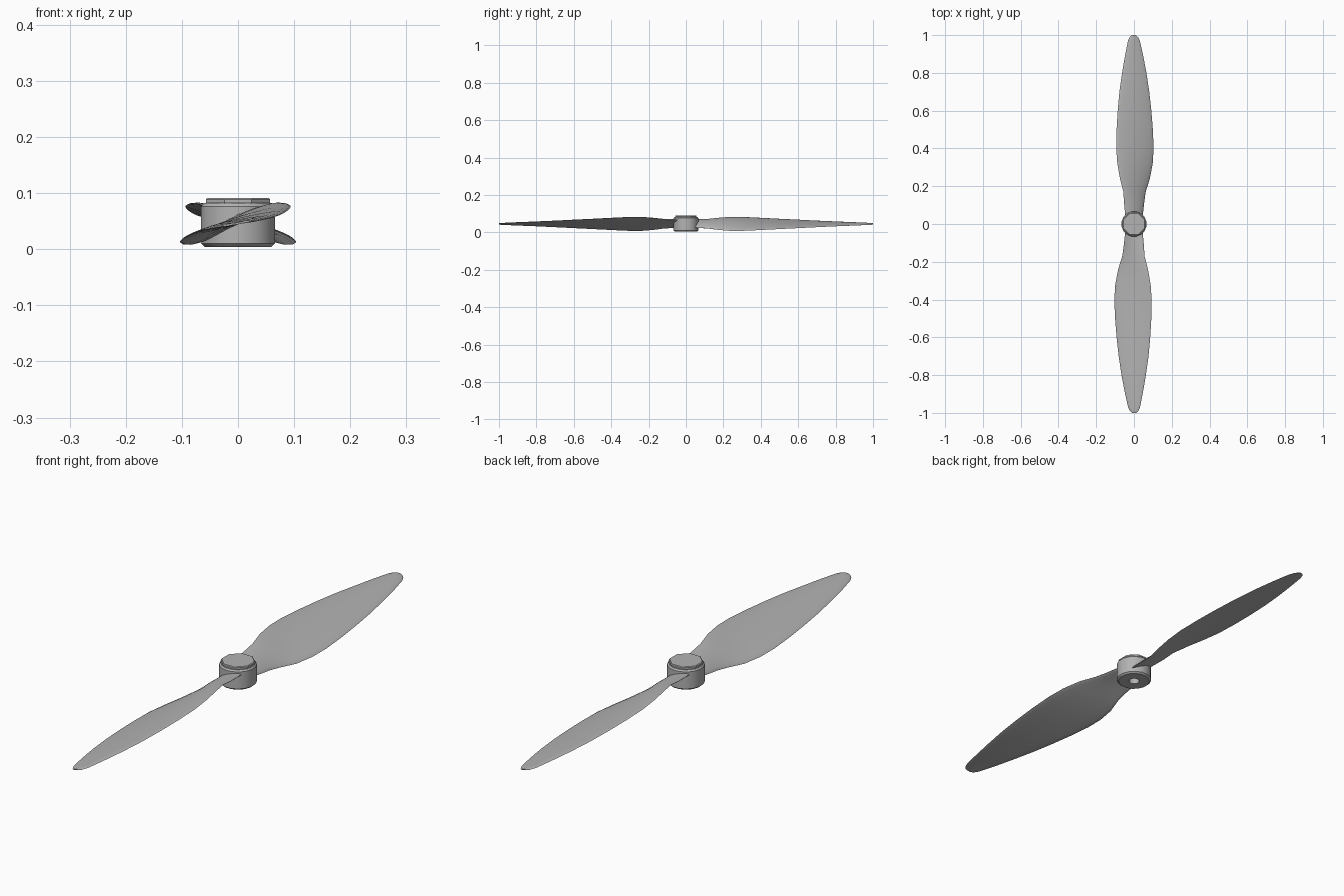
import bpy, bmesh, math
from mathutils import Matrix, Vector

cube = bpy.data.objects.get("Cube")
if cube:
    bpy.data.objects.remove(cube, do_unlink=True)

grey = bpy.data.materials.new("light grey plastic")
grey.use_nodes = True
grey.diffuse_color = (0.45, 0.45, 0.45, 1)
grey.node_tree.nodes["Principled BSDF"].inputs["Base Color"].default_value = grey.diffuse_color


def finish(bm, name, angle):
    bmesh.ops.recalc_face_normals(bm, faces=bm.faces)
    mesh = bpy.data.meshes.new(name)
    bm.to_mesh(mesh)
    bm.free()
    mesh.materials.append(grey)
    obj = bpy.data.objects.new(name, mesh)
    bpy.context.collection.objects.link(obj)
    bpy.ops.object.select_all(action='DESELECT')
    obj.select_set(True)
    bpy.context.view_layer.objects.active = obj
    bpy.ops.object.shade_smooth_by_angle(angle=math.radians(angle))
    return obj


def bridge(bm, rings):
    """Join successive rings of vertices with quads."""
    for a, b in zip(rings, rings[1:]):
        n = len(a)
        for i in range(n):
            j = (i + 1) % n
            bm.faces.new((a[i], a[j], b[j], b[i]))


def turned(name, profile, sides, angle):
    """Turn a (radius, height) profile around z and close both ends."""
    bm = bmesh.new()
    rings = []
    for r, z in profile:
        rings.append([bm.verts.new((r * math.cos(a), r * math.sin(a), z))
                      for a in (math.tau * (i + 0.5) / sides for i in range(sides))])
    bridge(bm, rings)
    bm.faces.new(rings[0])
    bm.faces.new(rings[-1])
    return finish(bm, name, angle)


# Blade stations: distance, trailing x, leading x, half rise, half thickness
STATIONS = [
    (0.03, -0.045, 0.045, 0.018, 0.011),
    (0.12, -0.053, 0.055, 0.024, 0.010),
    (0.17, -0.056, 0.062, 0.031, 0.009),
    (0.24, -0.074, 0.084, 0.037, 0.008),
    (0.32, -0.088, 0.099, 0.036, 0.007),
    (0.40, -0.094, 0.104, 0.032, 0.007),
    (0.50, -0.092, 0.100, 0.027, 0.006),
    (0.60, -0.086, 0.092, 0.022, 0.006),
    (0.70, -0.077, 0.081, 0.017, 0.005),
    (0.80, -0.063, 0.066, 0.012, 0.005),
    (0.90, -0.046, 0.047, 0.008, 0.004),
    (0.97, -0.032, 0.031, 0.005, 0.003),
    (0.99, -0.023, 0.021, 0.004, 0.003),
    (1.00, -0.012, 0.010, 0.002, 0.002),
]
MID_Z = 0.045
STEPS = 12


def blade(name, turn):
    bm = bmesh.new()
    rings = []
    for y, left, right, rise, thick in STATIONS:
        ring = []
        for i in range(2 * STEPS):
            a = math.tau * i / (2 * STEPS)
            t, s = math.cos(a), math.sin(a)
            # cambered section: full upper side, flatter underside
            z = MID_Z - rise * t + thick * s * (1.1 if s > 0 else 0.6)
            z += 0.5 * thick * (1 - t * t)
            ring.append(bm.verts.new(((left + right) / 2 + t * (right - left) / 2, y, z)))
        rings.append(ring)
    bridge(bm, rings)
    bm.faces.new(rings[0])
    bm.faces.new(rings[-1])
    bmesh.ops.transform(bm, matrix=Matrix.Rotation(turn, 4, 'Z'), verts=bm.verts)
    return finish(bm, name, 50)


blade("back_blade", 0)
blade("front_blade", math.pi)

# Hub with a shaft bore sunk into its underside
turned("hub", [(0.020, 0.070), (0.020, 0.004), (0.060, 0.004), (0.067, 0.010),
               (0.067, 0.076), (0.062, 0.082), (0.050, 0.082)], 16, 30)

# Faceted cap on top of the hub
turned("hub_cap", [(0.060, 0.080), (0.062, 0.083), (0.062, 0.089), (0.059, 0.0915)], 8, 20)
